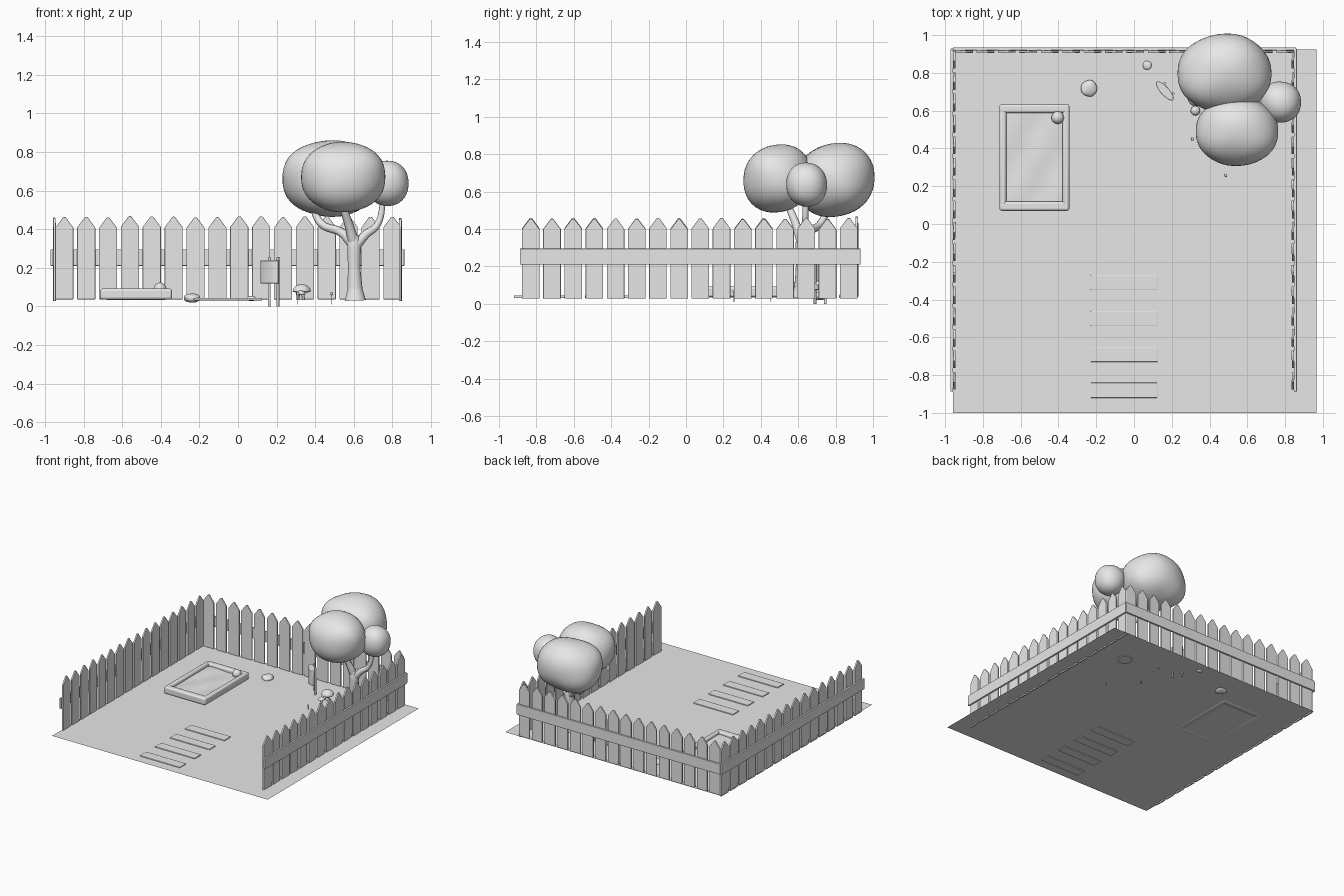
import bpy, bmesh, math, random
from mathutils import Vector, Matrix

random.seed(4)
cube = bpy.data.objects.get("Cube")
if cube:
    bpy.data.objects.remove(cube, do_unlink=True)

grey = bpy.data.materials.new("plain light grey")
grey.use_nodes = True
grey.diffuse_color = (0.8, 0.8, 0.8, 1)
grey.node_tree.nodes["Principled BSDF"].inputs["Base Color"].default_value = (0.8, 0.8, 0.8, 1)

GROUND = 0.037


def finish(name, bm, smooth=None, bevel=0, segments=2):
    mesh = bpy.data.meshes.new(name)
    bmesh.ops.recalc_face_normals(bm, faces=bm.faces)
    bm.to_mesh(mesh)
    bm.free()
    mesh.materials.append(grey)
    ob = bpy.data.objects.new(name, mesh)
    bpy.context.collection.objects.link(ob)
    if bevel:
        mod = ob.modifiers.new("rounded_edges", 'BEVEL')
        mod.width, mod.segments = bevel, segments
    if smooth:
        activate(ob)
        bpy.ops.object.shade_smooth_by_angle(angle=math.radians(smooth))
    return ob


def activate(ob):
    bpy.ops.object.select_all(action='DESELECT')
    ob.select_set(True)
    bpy.context.view_layer.objects.active = ob


def add_box(bm, lo, hi):
    lo, hi = Vector(lo), Vector(hi)
    m = Matrix.Translation((lo + hi) / 2) @ Matrix.Diagonal((*(hi - lo), 1))
    bmesh.ops.create_cube(bm, size=1, matrix=m)


def add_cylinder(bm, x, y, z0, z1, r0, r1=None, sides=12):
    bmesh.ops.create_cone(bm, cap_ends=True, segments=sides, radius1=r0,
                          radius2=r0 if r1 is None else r1, depth=z1 - z0,
                          matrix=Matrix.Translation((x, y, (z0 + z1) / 2)))


def blob(name, center, radii, power=2.0, lump=0.0):
    # Sphere pushed towards a rounded box, with a soft uneven surface
    bm = bmesh.new()
    bmesh.ops.create_icosphere(bm, subdivisions=4, radius=1)
    for v in bm.verts:
        n = v.co.copy()
        k = sum(abs(c) ** power for c in n) ** (-1 / power)
        k *= 1 + lump * math.sin(3 * n.x + center[0] * 9) * math.cos(2.5 * n.y + 2 * n.z)
        v.co = Vector(center) + Vector(a * b * k for a, b in zip(n, radii))
    return finish(name, bm, smooth=80)


def tube(name, points, sides=3):
    # Smooth tapered limb; each point is x, y, z, radius
    curve = bpy.data.curves.new(name, 'CURVE')
    curve.dimensions = '3D'
    curve.bevel_depth, curve.bevel_resolution = 1, sides
    curve.use_fill_caps = True
    spline = curve.splines.new('BEZIER')
    spline.bezier_points.add(len(points) - 1)
    for bp, (x, y, z, r) in zip(spline.bezier_points, points):
        bp.co, bp.radius = (x, y, z), r
        bp.handle_left_type = bp.handle_right_type = 'AUTO'
    curve.materials.append(grey)
    ob = bpy.data.objects.new(name, curve)
    bpy.context.collection.objects.link(ob)
    activate(ob)
    bpy.ops.object.convert(target='MESH')
    bpy.ops.object.shade_smooth_by_angle(angle=math.radians(60))


def fence(name, matrix, z0):
    # Row along local x, outside towards local +y
    bm = bmesh.new()
    for i in range(16):
        x = (i - 7.5) * 0.1133
        w, top = 0.047, z0 + 0.43 + random.uniform(-0.006, 0.002)
        outline = [(-w, z0), (w, z0), (w, top - 0.055), (0.006, top), (-0.006, top), (-w, top - 0.055)]
        turn = random.uniform(-0.04, 0.04)
        verts = [bm.verts.new((x + px, -0.013 + px * turn, pz)) for px, pz in outline]
        front = bm.faces.new(verts)
        ext = bmesh.ops.extrude_face_region(bm, geom=[front])
        bmesh.ops.translate(bm, vec=(0, 0.013, 0),
                            verts=[g for g in ext["geom"] if isinstance(g, bmesh.types.BMVert)])
    pickets = finish(name + "_pickets", bm, bevel=0.003)
    bm = bmesh.new()
    add_box(bm, (-0.908, -0.001, 0.21), (0.908, 0.014, 0.295))
    rail = finish(name + "_rail", bm, bevel=0.003)
    pickets.matrix_world = rail.matrix_world = matrix


# Lawn sheet
bm = bmesh.new()
bmesh.ops.create_grid(bm, x_segments=1, y_segments=1, size=0.9625,
                      matrix=Matrix.Translation((0.003, -0.0375, GROUND)))
finish("lawn", bm)

# Fences on the back and both sides
fence("back_fence", Matrix.Translation((-0.05, 0.92, 0)), 0.036)
fence("right_fence", Matrix.Translation((-0.958, 0.02, 0)) @ Matrix.Rotation(math.pi / 2, 4, 'Z'), 0.027)
fence("left_fence", Matrix.Translation((0.848, 0.02, 0)) @ Matrix.Rotation(-math.pi / 2, 4, 'Z'), 0.027)

# Path slabs
bm = bmesh.new()
for i in range(4):
    y = -0.27 - 0.19 * i
    add_box(bm, (-0.23, y - 0.08, 0.031), (0.125, y, 0.044))
finish("path_slabs", bm, bevel=0.003)

# Sandpit frame, sand and ball
bm = bmesh.new()
for x0, x1 in ((-0.713, -0.676), (-0.379, -0.342)):
    add_box(bm, (x0, 0.07, GROUND - 0.002), (x1, 0.634, 0.092))
for y0, y1 in ((0.07, 0.12), (0.587, 0.634)):
    add_box(bm, (-0.713, y0, GROUND - 0.002), (-0.342, y1, 0.092))
finish("sandpit_frame", bm, smooth=50, bevel=0.013, segments=3)

bm = bmesh.new()
bmesh.ops.create_grid(bm, x_segments=12, y_segments=18, size=0.5)
for v in bm.verts:
    bump = 0.006 * math.sin(v.co.x * 9 + 1) * math.cos(v.co.y * 8)
    v.co = Vector((-0.5275 + v.co.x * 0.32, 0.353 + v.co.y * 0.49, 0.068 + bump))
finish("sand", bm, smooth=60)
bm = bmesh.new()
add_box(bm, (-0.68, 0.115, 0.033), (-0.375, 0.592, 0.045))
finish("sandpit_floor", bm)
blob("ball", (-0.404, 0.563, 0.09), (0.033, 0.033, 0.033))

# Rocks
blob("large_rock", (-0.238, 0.718, 0.043), (0.04, 0.041, 0.023), 2.4, 0.08)
blob("small_rock", (0.07, 0.84, 0.04), (0.023, 0.023, 0.013), 2.3, 0.05)

# Tree trunk, limbs and leaf masses
tube("tree_trunk", [(0.608, 0.62, 0.03, 0.056), (0.606, 0.62, 0.09, 0.04),
                    (0.602, 0.62, 0.2, 0.033), (0.602, 0.62, 0.31, 0.036),
                    (0.602, 0.62, 0.37, 0.028)], 5)
tube("back_limb", [(0.6, 0.62, 0.32, 0.03), (0.54, 0.65, 0.38, 0.023),
                   (0.43, 0.72, 0.43, 0.02), (0.38, 0.77, 0.54, 0.017)])
tube("front_limb", [(0.6, 0.62, 0.33, 0.03), (0.575, 0.59, 0.42, 0.023),
                    (0.535, 0.54, 0.54, 0.018)])
tube("left_limb", [(0.605, 0.62, 0.31, 0.03), (0.66, 0.625, 0.37, 0.023),
                   (0.72, 0.635, 0.42, 0.018), (0.755, 0.64, 0.56, 0.014)])
blob("back_leaves", (0.48, 0.797, 0.662), (0.238, 0.203, 0.193), 2.35, 0.05)
blob("front_leaves", (0.545, 0.49, 0.67), (0.21, 0.177, 0.178), 2.35, 0.04)
blob("left_leaves", (0.775, 0.645, 0.637), (0.11, 0.11, 0.118), 2.1, 0.02)

# Letter box with curved sides on two posts
bm = bmesh.new()
add_cylinder(bm, 0, 0, 0.118, 0.238, 1, sides=24)
turn = Matrix.Rotation(math.atan2(-0.1, 0.09), 4, 'Z')
bm.transform(Matrix.Translation((0.163, 0.705, 0)) @ turn @ Matrix.Diagonal((0.066, 0.023, 1, 1)))
finish("letter_box", bm, smooth=40, bevel=0.004)
bm = bmesh.new()
for x, y in ((0.162, 0.745), (0.207, 0.69)):
    add_cylinder(bm, x, y, 0, 0.255, 0.007)
finish("letter_box_posts", bm, smooth=40)

# Toadstools: stem plus domed cap with a flat underside
for name, x, y, top, r in (("large_toadstool", 0.33, 0.67, 0.115, 0.047),
                           ("small_toadstool", 0.325, 0.6, 0.082, 0.025)):
    bm = bmesh.new()
    add_cylinder(bm, x, y, 0.033, top - r * 0.6, r * 0.36, r * 0.28)
    finish(name + "_stem", bm, smooth=40)
    bm = bmesh.new()
    bmesh.ops.create_uvsphere(bm, u_segments=24, v_segments=12, radius=1)
    for v in bm.verts:
        v.co.z *= 0.8 if v.co.z > 0 else 0.15
    bm.transform(Matrix.Translation((x, y, top - r * 0.8)) @ Matrix.Scale(r, 4))
    finish(name + "_cap", bm, smooth=50)

# Tiny buds on thin stalks
for i, (x, y) in enumerate(((0.485, 0.257), (0.31, 0.45))):
    bm = bmesh.new()
    add_cylinder(bm, x, y, 0.01, 0.065, 0.002, sides=6)
    finish(f"bud_stalk_{i + 1}", bm)
    blob(f"bud_{i + 1}", (x, y, 0.066), (0.008, 0.008, 0.009))
